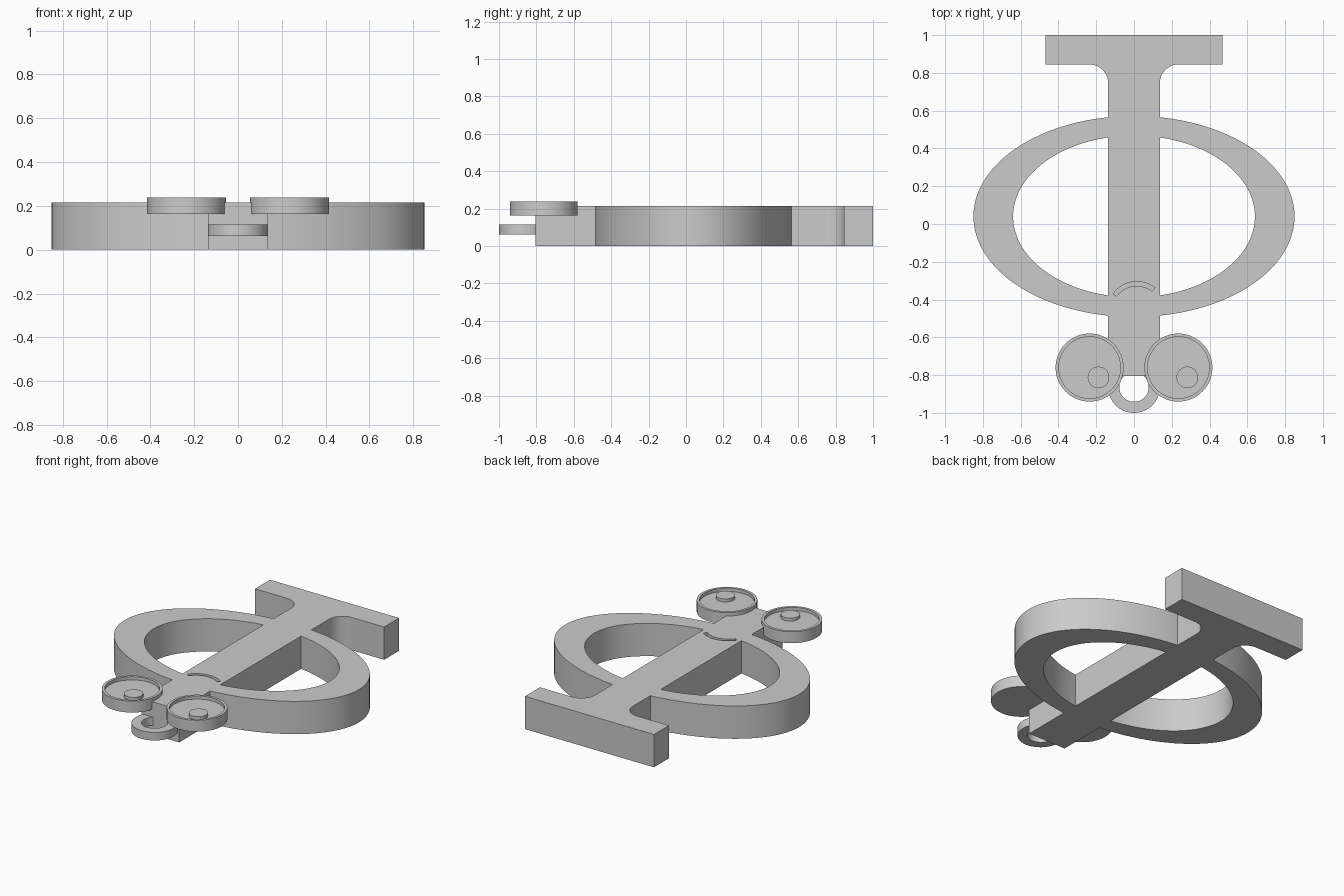
import bpy, bmesh, math
from math import cos, sin, radians

cube = bpy.data.objects.get("Cube")
if cube:
    bpy.data.objects.remove(cube, do_unlink=True)

grey = bpy.data.materials.new("plain grey")
grey.use_nodes = True
COLOUR = (0.6, 0.6, 0.6, 1)
grey.diffuse_color = COLOUR
grey.node_tree.nodes["Principled BSDF"].inputs["Base Color"].default_value = COLOUR


def prism(name, outline, z0, z1):
    """Extrude a closed counter-clockwise outline from z0 to z1."""
    bm = bmesh.new()
    face = bm.faces.new([bm.verts.new((x, y, z0)) for x, y in outline])
    top = bmesh.ops.extrude_face_region(bm, geom=[face])["geom"]
    verts = [v for v in top if isinstance(v, bmesh.types.BMVert)]
    bmesh.ops.translate(bm, verts=verts, vec=(0, 0, z1 - z0))
    bmesh.ops.recalc_face_normals(bm, faces=bm.faces)
    mesh = bpy.data.meshes.new(name)
    bm.to_mesh(mesh)
    bm.free()
    mesh.materials.append(grey)
    obj = bpy.data.objects.new(name, mesh)
    bpy.context.collection.objects.link(obj)
    return obj


def arc(cx, cy, rx, ry, start=0, end=360, n=96):
    full = end - start == 360
    steps = n if full else n + 1
    angles = [radians(start + (end - start) * i / n) for i in range(steps)]
    return [(cx + rx * cos(a), cy + ry * sin(a)) for a in angles]


def boolean(obj, other, operation):
    mod = obj.modifiers.new(operation.lower(), "BOOLEAN")
    mod.operation, mod.object, mod.solver = operation, other, "EXACT"
    bpy.ops.object.select_all(action="DESELECT")
    bpy.context.view_layer.objects.active = obj
    obj.select_set(True)
    bpy.ops.object.modifier_apply(modifier=mod.name)
    bpy.data.objects.remove(other, do_unlink=True)


def smooth(obj):
    bpy.ops.object.select_all(action="DESELECT")
    bpy.context.view_layer.objects.active = obj
    obj.select_set(True)
    bpy.ops.object.shade_smooth_by_angle(angle=radians(30))


TOP = 0.215

# Body: oval ring joined with a stem that flares into a crossbar
body = prism("body", arc(0, 0.04, 0.85, 0.532, n=128), 0, TOP)
boolean(body, prism("oval_hole", arc(0, 0.04, 0.64, 0.428, n=128), -0.1, 0.4), "DIFFERENCE")
right_half = [(0.137, -0.805)] + arc(0.237, 0.745, 0.1, 0.1, 180, 90, 16)
right_half += [(0.468, 0.845), (0.468, 1.0)]
left_half = [(-x, y) for x, y in reversed(right_half)]
boolean(body, prism("stem", right_half + left_half, 0, TOP), "UNION")

# Engraved mouth
mouth = arc(0.015, -0.46, 0.155, 0.155, 52, 144, 24) + arc(0.015, -0.46, 0.132, 0.132, 144, 52, 24)
boolean(body, prism("mouth_cutter", mouth, TOP - 0.02, 0.3), "DIFFERENCE")
smooth(body)

# Eyes: shallow cups, each with an off-centre pupil
for side, x in (("right", -0.235), ("left", 0.235)):
    y = -0.76
    cup = prism(side + "_eye", arc(x, y, 0.18, 0.18), 0.163, 0.238)
    boolean(cup, prism("cup_cutter", arc(x, y, 0.163, 0.163), 0.217, 0.3), "DIFFERENCE")
    smooth(cup)
    smooth(prism(side + "_pupil", arc(x + 0.047, y - 0.052, 0.057, 0.057, n=64), 0.21, 0.237))

# Hanging loop at the foot of the stem
loop = prism("hanging_loop", arc(0, -0.863, 0.137, 0.137), 0.062, 0.115)
boolean(loop, prism("loop_cutter", arc(0, -0.863, 0.078, 0.078), 0, 0.3), "DIFFERENCE")
smooth(loop)
